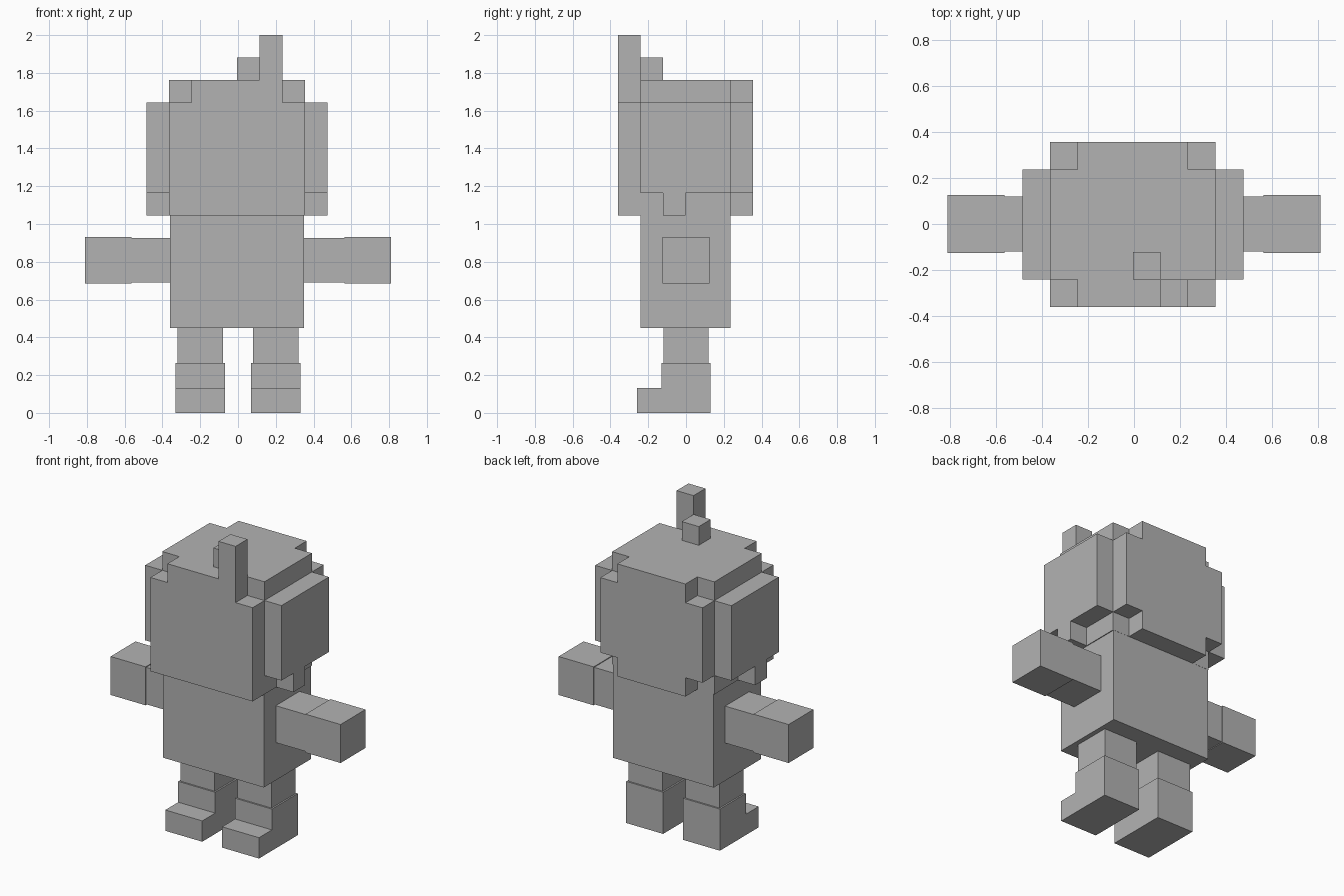
import bpy
import bmesh
from mathutils import Vector

if "Cube" in bpy.data.objects:
    bpy.data.objects.remove(bpy.data.objects["Cube"])

grey = bpy.data.materials.new("plain_grey")
grey.diffuse_color = (0.45, 0.45, 0.45, 1)
grey.use_nodes = True
grey.node_tree.nodes["Principled BSDF"].inputs["Base Color"].default_value = grey.diffuse_color


def finish(bm, name):
    mesh = bpy.data.meshes.new(name)
    bm.normal_update()
    bm.to_mesh(mesh)
    bm.free()
    mesh.materials.append(grey)
    obj = bpy.data.objects.new(name, mesh)
    bpy.context.collection.objects.link(obj)
    return obj


def box(name, x, y, z):
    """Box spanning the given (min, max) ranges."""
    bm = bmesh.new()
    bmesh.ops.create_cube(bm, size=1)
    for v in bm.verts:
        v.co = [r[0] if c < 0 else r[1] for c, r in zip(v.co, (x, y, z))]
    return finish(bm, name)


def blocks(name, cells, origin, size):
    """One closed skin around a set of grid cells."""
    bm = bmesh.new()
    verts = {}

    def vert(key):
        if key not in verts:
            verts[key] = bm.verts.new([o + s * k for o, s, k in zip(origin, size, key)])
        return verts[key]

    for cell in cells:
        for axis in range(3):
            for side in (0, 1):
                near = list(cell)
                near[axis] += 2 * side - 1
                if tuple(near) in cells:
                    continue
                a, b = (axis + 1) % 3, (axis + 2) % 3
                ring = []
                for u, w in ((0, 0), (1, 0), (1, 1), (0, 1)):
                    key = list(cell)
                    key[axis] += side
                    key[a] += u
                    key[b] += w
                    ring.append(vert(tuple(key)))
                bm.faces.new(ring if side else ring[::-1])
    bmesh.ops.dissolve_limit(bm, angle_limit=0.01, verts=bm.verts[:], edges=bm.edges[:])
    return finish(bm, name)


def head_cell(i, j, k):
    side = i in (0, 7)
    corner = i in (1, 6) and j in (0, 5)
    if side:
        # side plates with a small sideburn block below
        return (1 <= j <= 4 and 1 <= k <= 4) or (j == 2 and k == 0)
    if k == 5:
        return not corner          # crown with cut corners
    if k == 0 and j == 5:
        return not corner          # nape with cut corners
    return True


# Head and the hair tuft
cells = {(i, j, k) for i in range(8) for j in range(6) for k in range(6) if head_cell(i, j, k)}
cells |= {(5, 0, k) for k in (5, 6, 7)} | {(4, 1, 6)}
blocks("head", cells, Vector((-0.485, -0.36, 1.045)), Vector((0.12, 0.1192, 0.1194)))

# Torso
box("torso", (-0.36, 0.35), (-0.24, 0.235), (0.45, 1.045))

# Limbs on both sides
for s, label in ((-1, "left"), (1, "right")):
    def span(a, b):
        return tuple(sorted((s * a, s * b)))

    box(label + "_arm", span(0.35, 0.565), (-0.12, 0.12), (0.69, 0.925))
    box(label + "_hand", span(0.563, 0.81), (-0.125, 0.125), (0.685, 0.93))
    box(label + "_leg", span(0.08, 0.32), (-0.12, 0.12), (0.26, 0.45))

    # Shoe: L-shaped profile with a low toe
    blocks(label + "_shoe", {(0, 0, 0), (0, 1, 0), (0, 2, 0), (0, 1, 1), (0, 2, 1)},
           Vector((span(0.07, 0.33)[0], -0.26, 0)), Vector((0.26, 0.13, 0.1325)))
